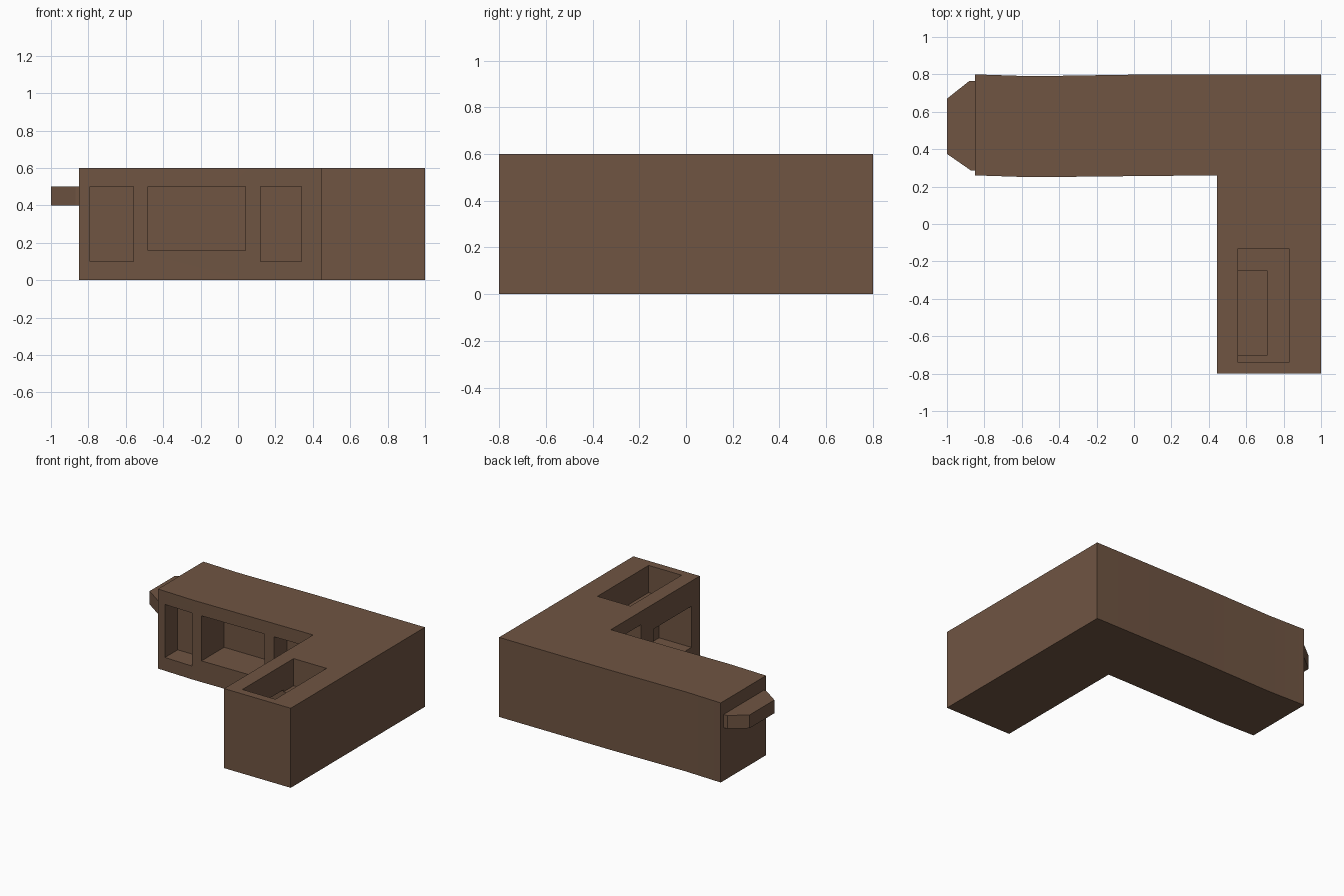
import bpy, bmesh, math

if "Cube" in bpy.data.objects:
    bpy.data.objects.remove(bpy.data.objects["Cube"])

brown = bpy.data.materials.new("brown")
brown.diffuse_color = (0.16, 0.09, 0.055, 1)
brown.use_nodes = True
brown.node_tree.nodes["Principled BSDF"].inputs["Base Color"].default_value = brown.diffuse_color


def prism(name, outline, z0, z1):
    """Extrude an xy outline between two heights."""
    bm = bmesh.new()
    face = bm.faces.new([bm.verts.new((x, y, z0)) for x, y in outline])
    top = bmesh.ops.extrude_face_region(bm, geom=[face])["geom"]
    for v in top:
        if isinstance(v, bmesh.types.BMVert):
            v.co.z = z1
    bmesh.ops.recalc_face_normals(bm, faces=bm.faces)
    mesh = bpy.data.meshes.new(name)
    bm.to_mesh(mesh)
    bm.free()
    ob = bpy.data.objects.new(name, mesh)
    bpy.context.collection.objects.link(ob)
    mesh.materials.append(brown)
    return ob


def cut(target, x0, x1, y0, y1, z0, z1):
    """Cut a box-shaped recess out of the target."""
    cutter = prism("recess_cutter", [(x0, y0), (x1, y0), (x1, y1), (x0, y1)], z0, z1)
    cutter.hide_render = True
    mod = target.modifiers.new("recess", 'BOOLEAN')
    mod.operation = 'DIFFERENCE'
    mod.solver = 'EXACT'
    mod.object = cutter
    bpy.context.view_layer.objects.active = target
    bpy.ops.object.modifier_apply(modifier=mod.name)
    bpy.data.objects.remove(cutter)


# L-shaped body with a slight kink in the long arm
body = prism("corner_body", [
    (-0.85, 0.26), (-0.55, 0.25), (0.1, 0.257), (0.445, 0.26), (0.445, -0.8),
    (1, -0.8), (1, 0.8), (0.1, 0.8), (-0.55, 0.79), (-0.85, 0.8)], 0, 0.6)

# Recesses in the front of the long arm
cut(body, -0.79, -0.56, 0.1, 0.41, 0.1, 0.5)
cut(body, -0.48, 0.04, 0.1, 0.52, 0.16, 0.5)
cut(body, 0.12, 0.34, 0.1, 0.41, 0.1, 0.5)

# Recesses in the inner side of the short arm
cut(body, 0.3, 0.715, -0.70, -0.25, 0.1, 0.41)
cut(body, 0.3, 0.595, -0.10, 0.12, 0.1, 0.5)

# Tray in the top of the short arm, opening into the side recess
cut(body, 0.555, 0.83, -0.74, -0.13, 0.395, 0.7)

# Chamfered tab on the end of the long arm
tab = prism("end_tab", [
    (-0.84, 0.285), (-0.87, 0.285), (-1, 0.375),
    (-1, 0.67), (-0.88, 0.765), (-0.84, 0.765)], 0.4, 0.5)

for ob in (body, tab):
    bpy.ops.object.select_all(action='DESELECT')
    ob.select_set(True)
    bpy.context.view_layer.objects.active = ob
    bpy.ops.object.shade_smooth_by_angle(angle=math.radians(30))
